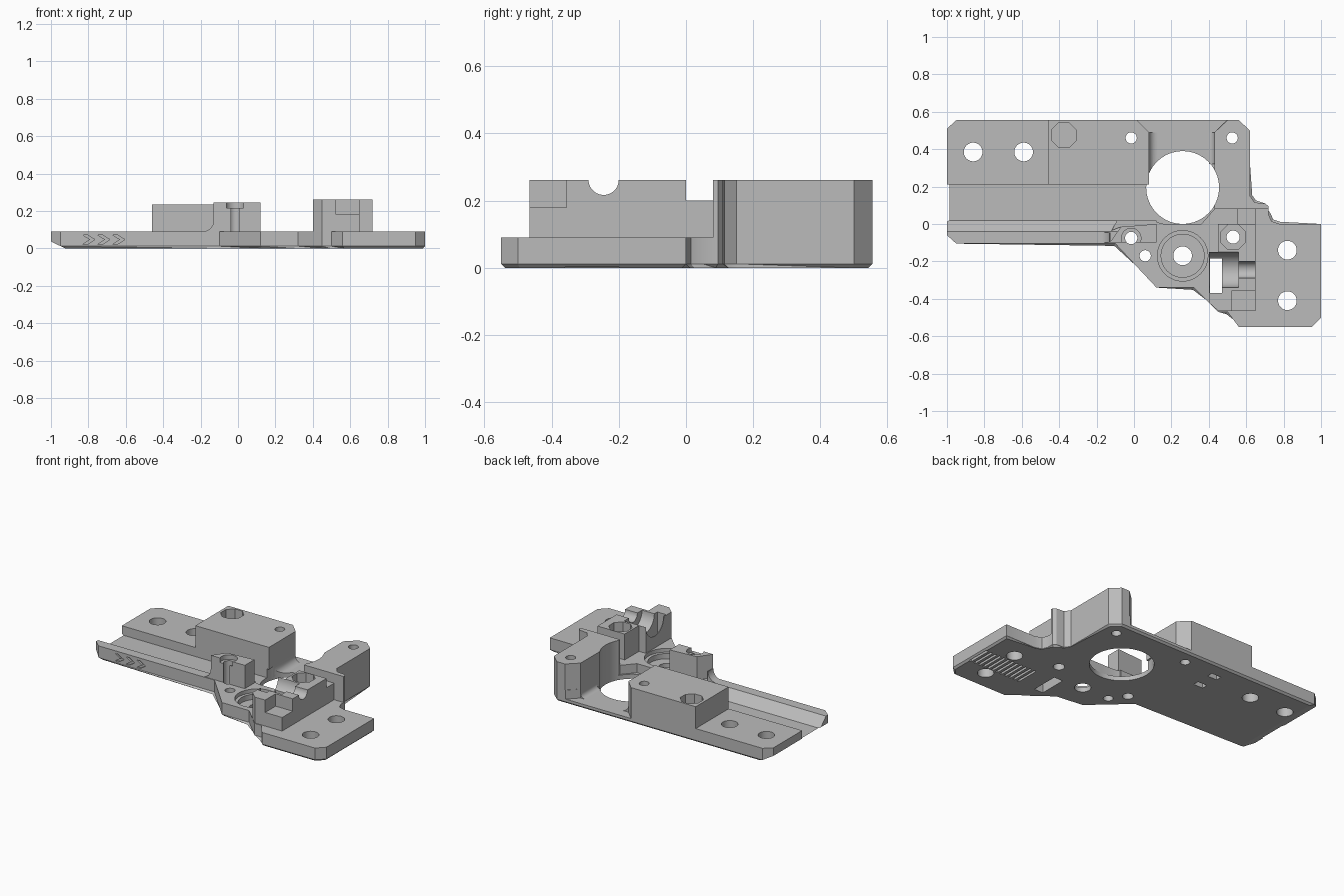
import bpy, bmesh, math

cube = bpy.data.objects.get("Cube")
if cube:
    bpy.data.objects.remove(cube, do_unlink=True)

grey = bpy.data.materials.new("plain grey")
grey.use_nodes = True
COLOUR = (0.5, 0.5, 0.5, 1)
grey.diffuse_color = COLOUR
grey.node_tree.nodes["Principled BSDF"].inputs["Base Color"].default_value = COLOUR

AXES = {"z": lambda a, b, h: (a, b, h),
        "x": lambda a, b, h: (h, a, b),
        "y": lambda a, b, h: (a, h, b)}


def prism(name, pts, lo, hi, axis="z", chamfer=0):
    """Extrude a flat outline along an axis, with an optional bottom chamfer."""
    bm = bmesh.new()
    place = AXES[axis]
    rings = [[bm.verts.new(place(a, b, h)) for a, b in pts] for h in (lo, hi)]
    bottom = bm.faces.new(rings[0])
    bm.faces.new(rings[1])
    n = len(pts)
    for i in range(n):
        j = (i + 1) % n
        bm.faces.new((rings[0][i], rings[0][j], rings[1][j], rings[1][i]))
    if chamfer:
        bmesh.ops.bevel(bm, geom=list(bottom.edges), offset=chamfer,
                        segments=1, affect='EDGES')
    bmesh.ops.recalc_face_normals(bm, faces=bm.faces)
    mesh = bpy.data.meshes.new(name)
    bm.to_mesh(mesh)
    bm.free()
    mesh.materials.append(grey)
    obj = bpy.data.objects.new(name, mesh)
    bpy.context.collection.objects.link(obj)
    return obj


def rect(a0, a1, b0, b1):
    return [(a0, b0), (a1, b0), (a1, b1), (a0, b1)]


def ring(a, b, r, n=40, turn=0):
    return [(a + r * math.cos(turn + math.tau * i / n),
             b + r * math.sin(turn + math.tau * i / n)) for i in range(n)]


def octagon(a, b, r):
    return ring(a, b, r, 8, math.pi / 8)


def cut(obj, *args):
    """Carve one prism out of a part."""
    tool = prism("cutter", *args)
    mod = obj.modifiers.new("cut", 'BOOLEAN')
    mod.operation = 'DIFFERENCE'
    mod.solver = 'EXACT'
    mod.object = tool
    bpy.ops.object.select_all(action='DESELECT')
    bpy.context.view_layer.objects.active = obj
    obj.select_set(True)
    bpy.ops.object.modifier_apply(modifier=mod.name)
    bpy.data.objects.remove(tool, do_unlink=True)


def drill(obj, x, y, r):
    cut(obj, ring(x, y, r), -0.1, 0.4)


def fillet(name, x, z, side, r, y0, y1):
    """Concave strip where an upright meets the floor."""
    arc = [(x + side * r * (1 - math.sin(t)), z + r * (1 - math.cos(t)))
           for t in [math.pi / 2 * i / 8 for i in range(9)]]
    e = 0.005
    pts = [(x - side * e, z - e), (arc[0][0], z - e)] + arc + [(x - side * e, z + r)]
    return prism(name, pts, y0, y1, "y")


TOP, FLOOR, HIGH = 0.09, 0.03, 0.262

# Base plate
curve = [(0.72, 0.095), (0.7, 0.11), (0.645, 0.115), (0.62, 0.15),
         (0.62, 0.5), (0.56, 0.555)]
outline = [(-1, -0.06), (-0.95, -0.105), (-0.1, -0.105), (0.12, -0.34),
           (0.32, -0.34), (0.45, -0.47), (0.5, -0.47), (0.56, -0.55),
           (0.95, -0.55), (1, -0.5), (1, 0), (0.78, 0), (0.735, 0.015),
           (0.72, 0.05)] + curve + [(-0.95, 0.555), (-1, 0.51)]
base = prism("base_plate", outline, 0, TOP, "z", 0.012)

# Long channel with sloped front side, and low floor around the large opening
cut(base, [(-0.045, 0.1), (-0.04, TOP), (0.02, FLOOR), (0.21, FLOOR), (0.21, 0.1)],
    -1.1, 0.12, "x")
cut(base, [(0.08, 0.02), (0.16, 0), (0.36, 0), (0.43, 0.08), (0.43, 0.49),
           (0.51, 0.57), (0, 0.57), (0.08, 0.49)], FLOOR, 0.2)
# Lead-in slope under the left end
cut(base, [(-1.05, 0.06), (-1.05, -0.02), (-0.88, -0.02)], -0.7, 0.7, "y")

# Bearing seat
cut(base, ring(0.26, -0.17, 0.135), 0.065, 0.2)
cut(base, ring(0.26, -0.17, 0.115), 0.03, 0.2)

# Holes through the plate
HOLES = [(-0.86, 0.385, 0.05), (-0.59, 0.385, 0.05), (0.82, -0.14, 0.05),
         (0.82, -0.41, 0.05), (0.26, -0.17, 0.05), (0.06, -0.17, 0.03),
         (-0.015, 0.46, 0.03), (0.525, 0.46, 0.03), (0.53, -0.07, 0.035),
         (-0.015, -0.075, 0.033), (0.26, 0.195, 0.195)]
for hole in HOLES:
    drill(base, *hole)
SLOT = rect(0.405, 0.47, -0.37, -0.185)
cut(base, SLOT, -0.1, 0.4)

# Underside grip grooves and small pockets
for i in range(12):
    x = 0.6 + i * 0.034
    cut(base, rect(x, x + 0.016, -0.36, -0.2), -0.02, 0.018)
for y in (0.31, 0.44):
    cut(base, rect(-0.295, -0.225, y - 0.02, y + 0.02), -0.02, 0.03)

# Engraved arrows on the front edge
for i in range(3):
    x = -0.83 + i * 0.08
    cut(base, [(x, 0.072), (x + 0.025, 0.072), (x + 0.065, 0.047),
               (x + 0.025, 0.022), (x, 0.022), (x + 0.04, 0.047)], -0.2, -0.093, "y")

# Rear block with nut pocket
rear = prism("rear_block", [(-0.46, 0.21), (0.08, 0.21), (0.08, 0.49),
                            (0.015, 0.555), (-0.46, 0.555)], TOP - 0.002, 0.235)
drill(rear, -0.015, 0.46, 0.03)
cut(rear, octagon(-0.375, 0.475, 0.072), 0.16, 0.4)
rear_fillet = fillet("rear_block_fillet", 0.08, FLOOR, 1, 0.045, 0.21, 0.49)
drill(rear_fillet, 0.26, 0.195, 0.195)

# Rear right pillar
pillar = prism("rear_pillar", [(0.43, 0.08), (0.72, 0.08)] + curve
               + [(0.5, 0.555), (0.43, 0.49)], TOP - 0.002, HIGH)
drill(pillar, 0.525, 0.46, 0.03)
drill(pillar, 0.26, 0.195, 0.195)
fillet("rear_pillar_fillet", 0.43, FLOOR, -1, 0.03, 0.32, 0.49)

# Front post
post = prism("front_post", [(-0.13, -0.1), (0.12, -0.1), (0.12, 0),
                            (-0.07, -0.015)], TOP - 0.002, 0.245)
drill(post, -0.015, -0.075, 0.033)
cut(post, ring(-0.015, -0.075, 0.052), 0.215, 0.4)
cut(post, ring(0.26, -0.17, 0.145), 0, 0.4)
fillet("front_post_fillet", -0.13, TOP, -1, 0.06, -0.1, -0.045)
prism("front_post_foot", [(-0.07, -0.015), (0.12, 0), (0.12, 0.02), (-0.09, 0.02),
                          (-0.12, -0.035)], FLOOR - 0.005, TOP)

# Tower with nut pocket, and the low bridge behind it
tower = prism("nut_tower", rect(0.45, 0.65, -0.15, 0), TOP - 0.002, HIGH)
drill(tower, 0.53, -0.07, 0.035)
cut(tower, octagon(0.53, -0.07, 0.072), 0.19, 0.4)
prism("bridge", rect(0.55, 0.65, 0, 0.08), TOP - 0.002, 0.2)

# Gear cradle: round pocket, narrow groove, stepped front corner
cradle = prism("gear_cradle", [(0.4, -0.15), (0.4, -0.42), (0.45, -0.465),
                               (0.65, -0.465), (0.65, -0.15)], TOP - 0.002, HIGH)
cut(cradle, rect(0.525, 0.7, -0.5, -0.355), 0.18, 0.4)
cut(cradle, ring(-0.245, HIGH, 0.094), 0.3, 0.56, "x")
cut(cradle, ring(-0.245, HIGH, 0.045), 0.5, 0.7, "x")
cut(cradle, SLOT, -0.1, 0.4)

# Smooth the round walls, keep the corners crisp
bpy.ops.object.select_all(action='DESELECT')
for obj in bpy.context.collection.objects:
    if obj.type == 'MESH' and grey.name in obj.data.materials:
        obj.select_set(True)
        bpy.context.view_layer.objects.active = obj
bpy.ops.object.shade_smooth_by_angle(angle=math.radians(25))
